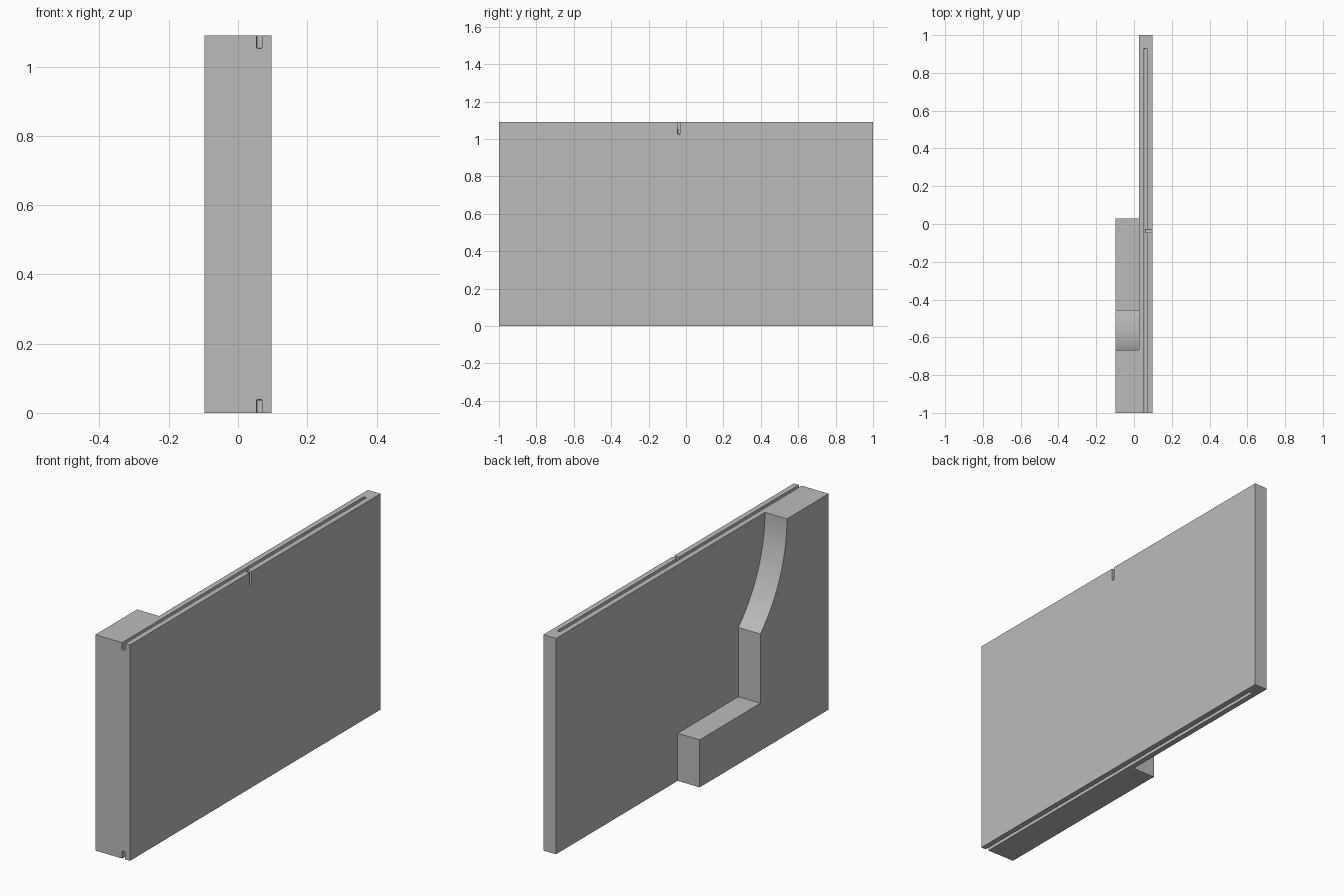
import bpy
import bmesh
import math

if "Cube" in bpy.data.objects:
    bpy.data.objects.remove(bpy.data.objects["Cube"], do_unlink=True)

HEIGHT = 1.09
X_OUT, X_JOIN, X_IN = 0.097, 0.026, -0.097

grey = bpy.data.materials.new("plain_grey")
grey.use_nodes = True
GREY = (0.5, 0.5, 0.5, 1)
grey.diffuse_color = GREY
grey.node_tree.nodes["Principled BSDF"].inputs["Base Color"].default_value = GREY


def extrude_profile(name, profile, x0, x1):
    """Solid made by extruding a (y, z) outline from x0 to x1."""
    bm = bmesh.new()
    face = bm.faces.new([bm.verts.new((x0, y, z)) for y, z in profile])
    ext = bmesh.ops.extrude_face_region(bm, geom=[face])
    verts = [g for g in ext["geom"] if isinstance(g, bmesh.types.BMVert)]
    bmesh.ops.translate(bm, verts=verts, vec=(x1 - x0, 0, 0))
    bmesh.ops.recalc_face_normals(bm, faces=bm.faces)
    mesh = bpy.data.meshes.new(name)
    bm.to_mesh(mesh)
    bm.free()
    mesh.materials.append(grey)
    obj = bpy.data.objects.new(name, mesh)
    bpy.context.collection.objects.link(obj)
    return obj


def box(name, x, y, z):
    return extrude_profile(name, [(y[0], z[0]), (y[1], z[0]), (y[1], z[1]), (y[0], z[1])], *x)


def apply(obj, modifier):
    bpy.context.view_layer.objects.active = obj
    bpy.ops.object.modifier_apply(modifier=modifier.name)


def cut(target, x, y, z):
    """Cut a slot with slightly eased corners."""
    cutter = box("slot_cutter", x, y, z)
    cutter.hide_render = True
    bevel = cutter.modifiers.new("Ease", "BEVEL")
    bevel.width, bevel.segments = 0.004, 2
    apply(cutter, bevel)
    boolean = target.modifiers.new("Slot", "BOOLEAN")
    boolean.operation, boolean.solver, boolean.object = "DIFFERENCE", "EXACT", cutter
    apply(target, boolean)
    bpy.data.objects.remove(cutter, do_unlink=True)


# Main panel with long grooves in the top and bottom edges
panel = box("main_panel", (X_JOIN, X_OUT), (-1, 1), (0, HEIGHT))
for z in ((HEIGHT - 0.037, HEIGHT + 0.05), (-0.05, 0.038)):
    cut(panel, (0.053, 0.07), (-1.05, 0.93), z)

# Short notch running from the top groove out through the side
cut(panel, (0.06, X_OUT + 0.05), (-0.045, -0.029), (HEIGHT - 0.065, HEIGHT + 0.05))

# Side block with a stepped foot and a concave upper edge
CENTRE_Y, RADIUS, STEP_Y = 0.029, 0.696, -0.455
sweep = math.acos((CENTRE_Y - STEP_Y) / RADIUS)
arc = []
for i in range(25):
    a = sweep * (1 - i / 24)
    arc.append((CENTRE_Y - RADIUS * math.cos(a), HEIGHT - RADIUS * math.sin(a)))
outline = [(-1, 0), (CENTRE_Y, 0), (CENTRE_Y, 0.24), (STEP_Y, 0.24)] + arc + [(-1, HEIGHT)]
block = extrude_profile("side_block", outline, X_IN, X_JOIN)

bpy.ops.object.select_all(action="DESELECT")
block.select_set(True)
bpy.context.view_layer.objects.active = block
bpy.ops.object.shade_smooth_by_angle(angle=math.radians(30))
